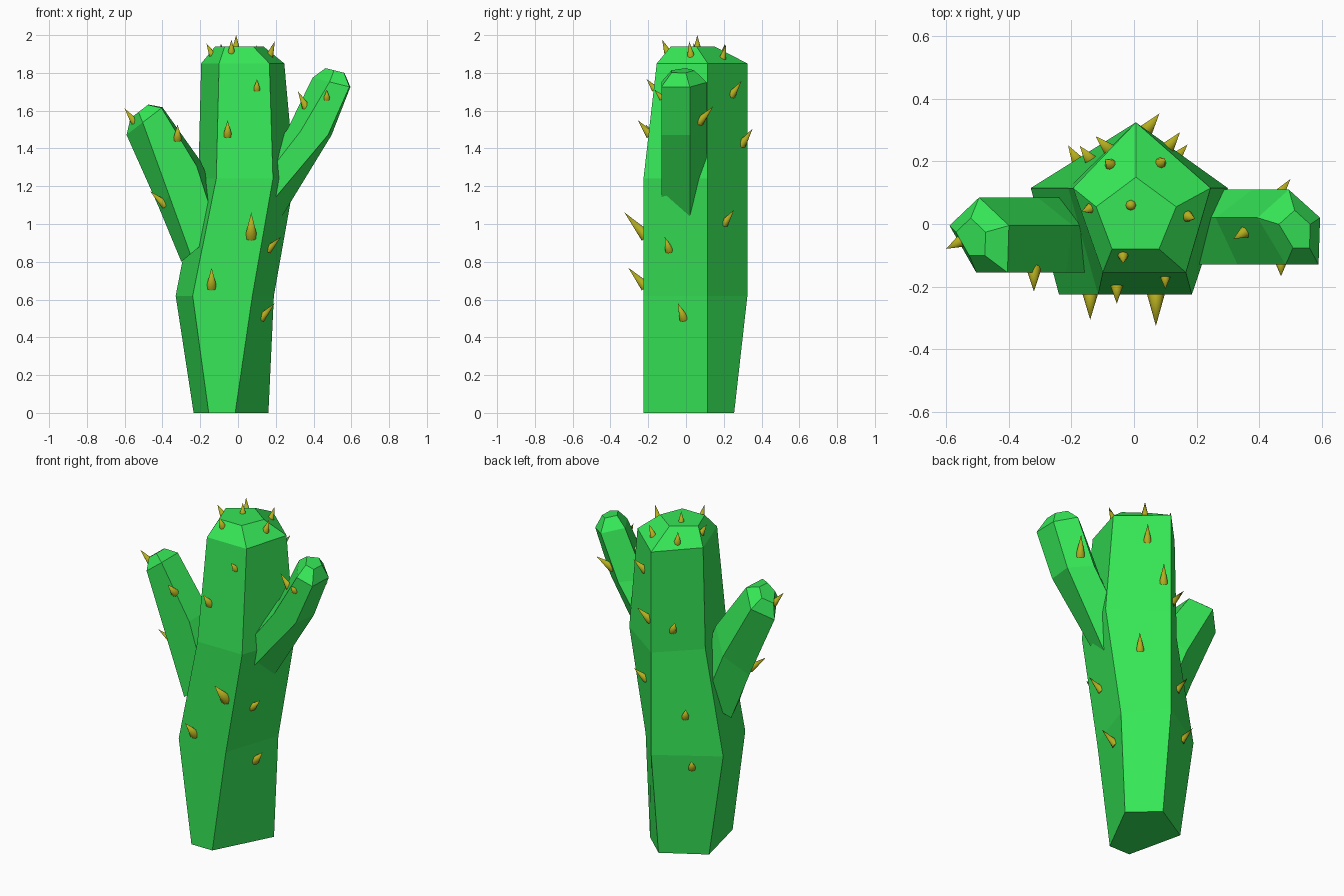
import bpy, bmesh
from mathutils import Vector
from mathutils.bvhtree import BVHTree

if "Cube" in bpy.data.objects:
    bpy.data.objects.remove(bpy.data.objects["Cube"])

UP = Vector((0, 0, 1))
skins = []  # search trees of the green parts, used to seat the spines


def material(name, rgb):
    m = bpy.data.materials.new(name)
    m.diffuse_color = (*rgb, 1)
    m.use_nodes = True
    m.node_tree.nodes["Principled BSDF"].inputs["Base Color"].default_value = m.diffuse_color
    return m


GREEN = material("cactus_green", (0.037, 0.8, 0.095))
YELLOW = material("spine_yellow", (0.46, 0.42, 0.014))


def finish(name, bm, mat):
    me = bpy.data.meshes.new(name)
    bm.to_mesh(me)
    bm.free()
    me.materials.append(mat)
    bpy.context.collection.objects.link(bpy.data.objects.new(name, me))


def loft(name, rings):
    """Skin a stack of five-sided rings and close both ends."""
    bm = bmesh.new()
    vs = [[bm.verts.new(p) for p in r] for r in rings]
    for a, b in zip(vs, vs[1:]):
        for i in range(5):
            j = (i + 1) % 5
            bm.faces.new((a[i], a[j], b[j], b[i]))
    bm.faces.new(vs[0][::-1])
    bm.faces.new(vs[-1])
    bmesh.ops.recalc_face_normals(bm, faces=bm.faces)
    bm.normal_update()
    skins.append(BVHTree.FromBMesh(bm))
    finish(name, bm, GREEN)


def trunk_ring(z, cx, half, front_cx, front_half, back_y, side_y, front_y):
    """Pentagon with its point to the back and a flat front."""
    return [(0.006, back_y, z), (cx - half, side_y, z),
            (front_cx - front_half, front_y, z),
            (front_cx + front_half, front_y, z), (cx + half, side_y, z)]


# Trunk: leaning pentagonal column with a bevelled crown
loft("trunk", [
    trunk_ring(0.00, -0.037, 0.198, -0.085, 0.07, 0.255, 0.115, -0.225),
    trunk_ring(0.62, -0.07, 0.26, -0.082, 0.158, 0.325, 0.115, -0.225),
    trunk_ring(1.24, 0.045, 0.255, 0.035, 0.15, 0.325, 0.115, -0.225),
    trunk_ring(1.85, 0.025, 0.22, 0.033, 0.133, 0.325, 0.115, -0.155),
    trunk_ring(1.94, 0.007, 0.128, 0.005, 0.075, 0.15, 0.055, -0.08),
])


def arm(name, cy, sections, cap_offset):
    """Pentagon sections: centre x, z, half-width vector x, z, two front edge positions."""
    rings = []
    for x, z, ux, uz, front_a, front_b in sections:
        spread = (0, -1, front_a, front_b, 1)
        depth = (0.132, 0.042, -0.108, -0.108, 0.042)
        rings.append([Vector((x + ux * s, cy + d, z + uz * s))
                      for s, d in zip(spread, depth)])
    c = sum(rings[-1], Vector()) / 5
    rings.append([c + (p - c) * 0.5 + Vector(cap_offset) for p in rings[-1]])
    loft(name, rings)


arm("left_arm", -0.047, [(-0.18, 0.90, 0.12, 0.1, -0.6, 0.6),
                         (-0.308, 1.21, 0.112, 0.12, -0.5, 0.8),
                         (-0.495, 1.545, 0.095, 0.073, -0.1, 0.95)], (-0.035, 0, 0.045))
arm("right_arm", -0.022, [(0.12, 1.11, 0.1, -0.09, -0.5, 0.3),
                          (0.378, 1.485, 0.117, -0.015, -0.4, 0.85),
                          (0.495, 1.75, 0.1, -0.025, -0.1, 0.95)], (0.01, 0, 0.065))


def spine(name, start, ray, length):
    """Find the skin along a ray, then grow a slim cone out and up from it."""
    hits = [h for h in (s.ray_cast(start, ray) for s in skins) if h[0]]
    if not hits:
        return
    point, normal = min(hits, key=lambda h: h[3])[:2]
    d = (normal + UP * 1.1).normalized()
    bm = bmesh.new()
    bmesh.ops.create_cone(bm, cap_ends=True, segments=8, radius2=0,
                          radius1=0.01 + 0.15 * length, depth=length * 1.15)
    rot = d.to_track_quat('Z', 'Y').to_matrix().to_4x4()
    bmesh.ops.transform(bm, matrix=rot, verts=bm.verts)
    bmesh.ops.translate(bm, vec=point + d * length * 0.425, verts=bm.verts)
    for f in bm.faces:
        f.smooth = len(f.verts) == 3
    finish(name, bm, YELLOW)


# Spines seen from the front and back (x, z, length)
front = [(0.07, 0.95, 0.15), (-0.14, 0.68, 0.12), (-0.055, 1.48, 0.09),
         (0.10, 1.72, 0.06), (0.165, 0.87, 0.09), (0.13, 0.51, 0.1),
         (0.47, 1.67, 0.055), (0.355, 1.63, 0.085), (-0.555, 1.55, 0.08),
         (-0.32, 1.46, 0.09), (-0.395, 1.11, 0.1)]
back = [(0.13, 1.01, 0.09), (0.04, 1.43, 0.1), (0.11, 1.69, 0.09),
        (-0.08, 1.37, 0.09), (-0.14, 0.85, 0.085), (-0.18, 0.55, 0.085),
        (0.45, 1.55, 0.11)]
# Spines on the crown (x, y, length)
crown = [(-0.01, 0.06, 0.06), (-0.075, 0.19, 0.075), (0.085, 0.195, 0.07),
         (-0.14, 0.05, 0.06), (0.17, 0.025, 0.075), (-0.035, -0.10, 0.065)]

for side, spots, sign in (("front", front, 1), ("back", back, -1)):
    for i, (x, z, n) in enumerate(spots, 1):
        spine(f"{side}_spine_{i}", Vector((x, -2 * sign, z)), Vector((0, sign, 0)), n)
for i, (x, y, n) in enumerate(crown, 1):
    spine(f"crown_spine_{i}", Vector((x, y, 3)), -UP, n)
